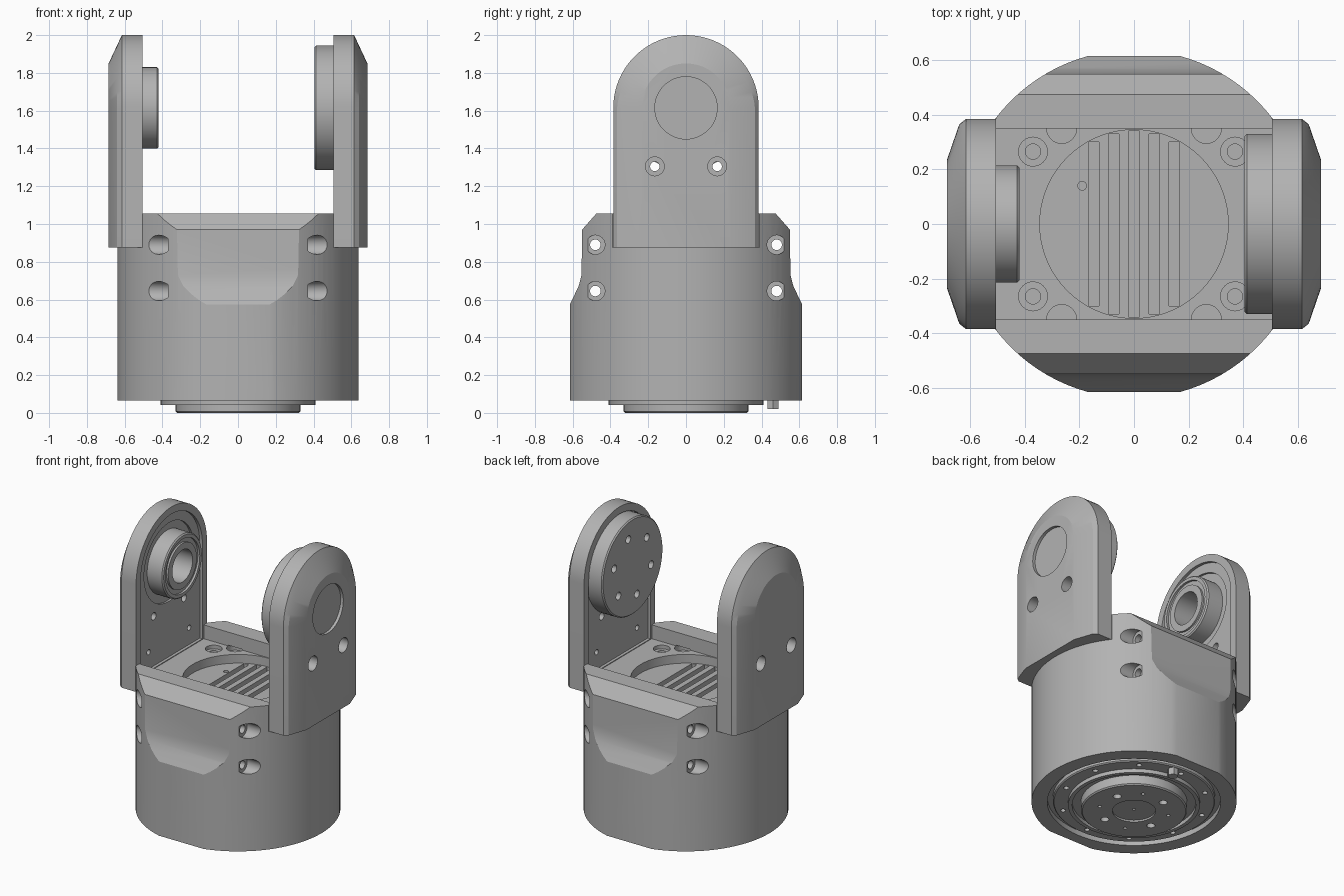
import bpy, bmesh, math
from math import sin, cos, pi, sqrt

cube = bpy.data.objects.get("Cube")
if cube:
    bpy.data.objects.remove(cube, do_unlink=True)

metal = bpy.data.materials.new("machined grey")
metal.use_nodes = True
GREY = (0.45, 0.45, 0.45, 1)
metal.diffuse_color = GREY
metal.node_tree.nodes["Principled BSDF"].inputs["Base Color"].default_value = GREY


def loft(name, rings):
    """Solid skinned through rings of equal point count."""
    bm = bmesh.new()
    rows = [[bm.verts.new(p) for p in ring] for ring in rings]
    n = len(rows[0])
    for a, b in zip(rows, rows[1:]):
        for i in range(n):
            j = (i + 1) % n
            bm.faces.new((a[i], a[j], b[j], b[i]))
    bm.faces.new(rows[0])
    bm.faces.new(rows[-1])
    bmesh.ops.recalc_face_normals(bm, faces=bm.faces)
    mesh = bpy.data.meshes.new(name)
    bm.to_mesh(mesh)
    bm.free()
    mesh.materials.append(metal)
    ob = bpy.data.objects.new(name, mesh)
    bpy.context.collection.objects.link(ob)
    return ob


def rod(name, axis, centre, steps, n=48):
    """Turned part: steps are (position along axis, radius)."""
    rings = []
    for d, r in steps:
        ring = []
        for i in range(n):
            u = centre[0] + r * cos(2 * pi * i / n)
            v = centre[1] + r * sin(2 * pi * i / n)
            ring.append((d, u, v) if axis == "x" else (u, v, d))
        rings.append(ring)
    return loft(name, rings)


def drill(target, axis, centre, r, lo, hi, n=24):
    combine(target, rod("cutter", axis, centre, [(lo, r), (hi, r)], n))


def box(name, x, y, z):
    return loft(name, [[(a, y[0], z[0]), (a, y[1], z[0]), (a, y[1], z[1]), (a, y[0], z[1])] for a in x])


def combine(target, tool, op="DIFFERENCE"):
    mod = target.modifiers.new("cut", "BOOLEAN")
    mod.operation, mod.solver, mod.object = op, "EXACT", tool
    bpy.context.view_layer.objects.active = target
    bpy.ops.object.modifier_apply(modifier=mod.name)
    bpy.data.objects.remove(tool, do_unlink=True)


def smooth(ob, angle=21):
    bpy.ops.object.select_all(action="DESELECT")
    ob.select_set(True)
    bpy.context.view_layer.objects.active = ob
    bpy.ops.object.shade_smooth_by_angle(angle=math.radians(angle))


SIGNS = (-1, 1)
CORNERS = [(a, b) for a in SIGNS for b in SIGNS]

# Body: round housing with relieved front and back
body = rod("body_housing", "z", (0, 0), [(0.065, 0.638), (1.055, 0.638)], 96)
half = [(0.615, 0), (0.615, 0.575), (0.595, 0.615), (0.567, 0.675), (0.553, 0.73),
        (0.55, 0.97), (0.475, 1.055), (0.475, 1.1)]
profile = half + [(-y, z) for y, z in reversed(half)]
combine(body, loft("cutter", [[(x, y, z) for y, z in profile] for x in (-0.8, 0.8)]), "INTERSECT")

# Arm seats and the channel between the two walls
for s in SIGNS:
    combine(body, box("cutter", (s * 0.505, s * 0.8), (-0.8, 0.8), (0.875, 1.2)))
combine(body, box("cutter", (-0.8, 0.8), (-0.35, 0.35), (0.96, 1.2)))

# Round pocket with ribs
POCKET = 0.345
drill(body, "z", (0, 0), POCKET, 0.9, 1.1, 72)
for i in range(-2, 3):
    x = i * 0.073
    reach = sqrt(POCKET ** 2 - (abs(x) + 0.018) ** 2) - 0.003
    combine(body, box("cutter", (x - 0.018, x + 0.018), (-reach, reach), (0.87, 0.92)))
drill(body, "z", (-0.19, 0.14), 0.016, 0.86, 0.95, 16)

# Screw holes in the channel floor
for a, b in CORNERS:
    drill(body, "z", (a * 0.37, b * 0.265), 0.053, 0.935, 1.0)
    drill(body, "z", (a * 0.37, b * 0.265), 0.028, 0.88, 1.0)
    drill(body, "z", (a * 0.265, b * 0.35), 0.055, 0.92, 0.965)

# Cross bolt holes with counterbores at both ends
for s in SIGNS:
    for z in (0.645, 0.89):
        drill(body, "x", (s * 0.48, z), 0.028, -0.8, 0.8)
        for t in SIGNS:
            drill(body, "x", (s * 0.48, z), 0.051, t * 0.37, t * 0.8)

# Underside recess
drill(body, "z", (0, 0), 0.54, 0.0, 0.1, 72)
smooth(body)

# Base flange, collar and output disc
flange = rod("base_flange", "z", (0, 0), [(0.12, 0.505), (0.075, 0.505), (0.068, 0.498)], 72)
for i in range(10):
    a = 2 * pi * (i + 0.5) / 10
    drill(flange, "z", (0.455 * cos(a), 0.455 * sin(a)), 0.017, 0.0, 0.095, 16)
smooth(flange)

collar = rod("base_collar", "z", (0, 0), [(0.1, 0.41), (0.042, 0.41)], 72)
drill(collar, "z", (0, 0), 0.385, 0.0, 0.085, 72)
smooth(collar)

disc = rod("output_disc", "z", (0, 0), [(0.1, 0.33), (0.008, 0.33), (0, 0.322)], 72)
drill(disc, "z", (0, 0), 0.135, -0.1, 0.012, 48)
drill(disc, "z", (0, 0), 0.01, -0.1, 0.03, 12)
for i in range(4):
    for r, a, size in ((0.21, 0.35, 0.026), (0.22, 1.13, 0.012)):
        a += i * pi / 2
        drill(disc, "z", (r * cos(a), r * sin(a)), size, -0.1, 0.04, 16)
smooth(disc)
smooth(rod("locating_peg", "z", (0.07, 0.46), [(0.1, 0.034), (0.02, 0.034)], 6))

# Arms
PIVOT, RADIUS, BASE = 1.615, 0.385, 0.875


def arch(x, side, top, base=BASE):
    """Arm outline, inset separately at the sides and the top."""
    pts = [(x, RADIUS - side, base)]
    for i in range(41):
        t = pi * i / 40
        r = RADIUS - side + (side - top) * sin(t)
        pts.append((x, r * cos(t), PIVOT + r * sin(t)))
    return pts + [(x, side - RADIUS, base)]


for s, label in ((-1, "right"), (1, "left")):
    arm = loft(label + "_arm", [arch(s * 0.505, 0, 0), arch(s * 0.615, 0, 0),
                                arch(s * 0.64, 0.02, 0.054), arch(s * 0.685, 0.15, 0.15)])
    # Shallow panel on the inner face
    combine(arm, loft("cutter", [arch(s * d, 0.05, 0.05, 0.965) for d in (0.45, 0.525)]))
    for t in SIGNS:
        drill(arm, "x", (t * 0.165, 1.305), 0.025, s * 0.4, s * 0.8)
        drill(arm, "x", (t * 0.165, 1.305), 0.05, s * 0.61, s * 0.8)
        drill(arm, "x", (t * 0.22, 1.08), 0.018, s * 0.4, s * 0.57, 16)
    if s > 0:
        drill(arm, "x", (0, PIVOT), 0.165, 0.665, 0.8, 48)
    else:
        drill(arm, "x", (0, PIVOT), 0.27, -0.54, -0.4, 48)
        drill(arm, "x", (0, PIVOT), 0.11, -0.6, -0.4, 48)
    smooth(arm)

# Drive horn on the left arm
horn = rod("drive_horn", "x", (0, PIVOT), [(0.53, 0.33), (0.413, 0.33), (0.405, 0.322)], 72)
for i in range(6):
    a = pi * i / 3 + 0.3
    drill(horn, "x", (0.21 * cos(a), PIVOT + 0.21 * sin(a)), 0.026, 0.3, 0.45, 16)
smooth(horn)

# Bearing on the right arm
bearing = rod("pivot_bearing", "x", (0, PIVOT), [(-0.55, 0.215), (-0.428, 0.215), (-0.42, 0.207)], 64)
drill(bearing, "x", (0, PIVOT), 0.185, -0.435, -0.3, 48)
combine(bearing, rod("cutter", "x", (0, PIVOT), [(-0.6, 0.11), (-0.44, 0.11), (-0.42, 0.13)], 48))
inner = rod("bearing_inner_race", "x", (0, PIVOT), [(-0.5, 0.155), (-0.422, 0.155)], 48)
drill(inner, "x", (0, PIVOT), 0.11, -0.6, -0.3, 48)
smooth(inner)
smooth(bearing)
